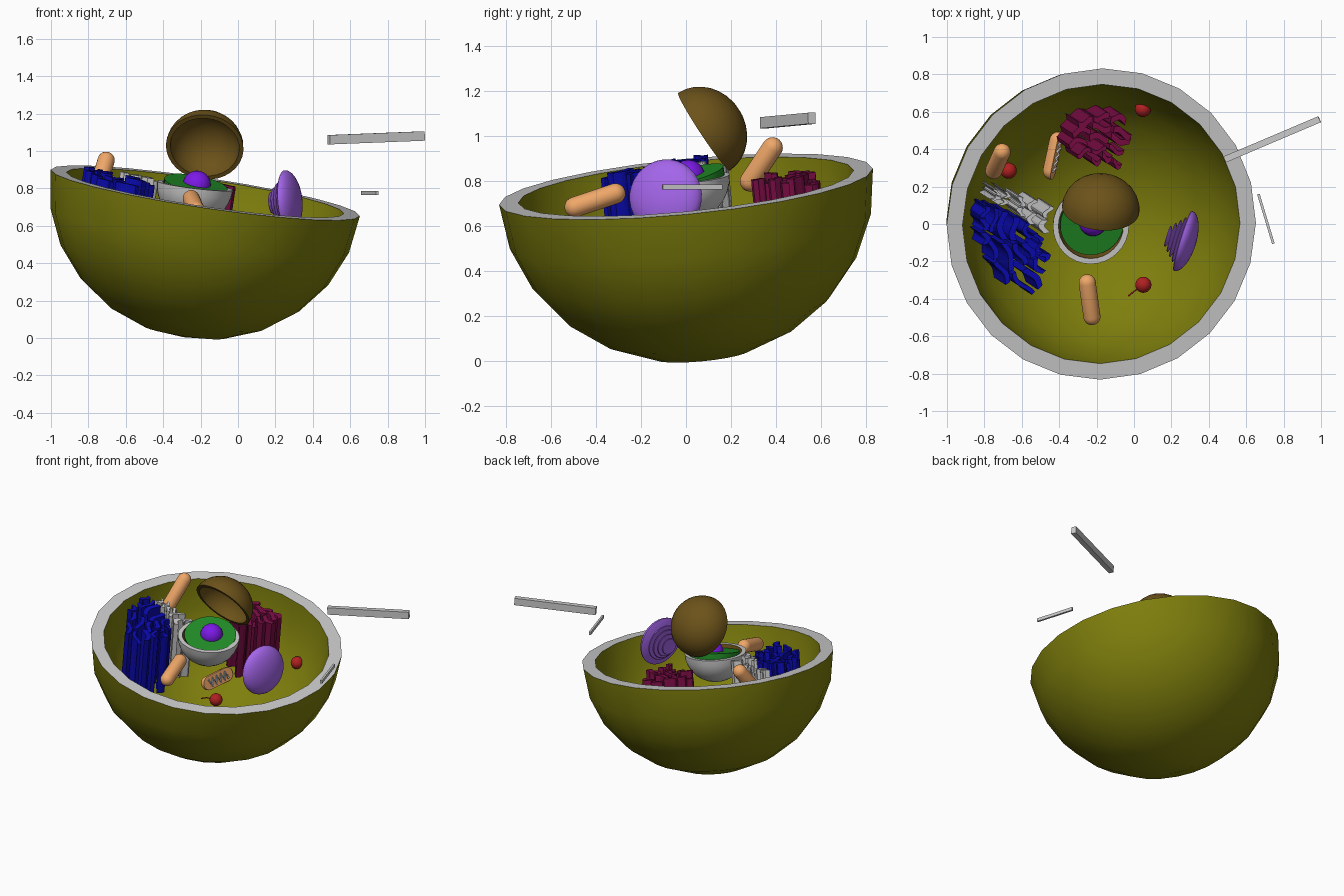
import bpy, bmesh, random
from math import sin, cos, pi, radians, sqrt
from mathutils import Vector, Matrix

if "Cube" in bpy.data.objects:
    bpy.data.objects.remove(bpy.data.objects["Cube"])

random.seed(4)
UP = Vector((0, 0, 1))


def material(name, rgb):
    m = bpy.data.materials.new(name)
    m.diffuse_color = (*rgb, 1)
    m.use_nodes = True
    m.node_tree.nodes["Principled BSDF"].inputs["Base Color"].default_value = m.diffuse_color
    return m


OLIVE = material("olive", (0.21, 0.21, 0.004))
BROWN = material("brown", (0.15, 0.085, 0.01))
GREEN = material("green", (0.015, 0.26, 0.02))
VIOLET = material("violet", (0.2, 0.01, 0.8))
LILAC = material("lilac", (0.37, 0.13, 0.82))
BLUE = material("blue", (0.003, 0.003, 0.45))
MAROON = material("maroon", (0.2, 0.004, 0.06))
ORANGE = material("orange", (0.87, 0.39, 0.14))
RED = material("red", (0.43, 0.015, 0.015))


def finish(bm, name, mats, matrix=Matrix(), smooth=True):
    bmesh.ops.remove_doubles(bm, verts=bm.verts, dist=1e-5)
    bmesh.ops.recalc_face_normals(bm, faces=bm.faces)
    me = bpy.data.meshes.new(name)
    bm.to_mesh(me)
    bm.free()
    ob = bpy.data.objects.new(name, me)
    bpy.context.collection.objects.link(ob)
    for m in mats:
        me.materials.append(m)
    ob.matrix_world = matrix
    if smooth:
        bpy.ops.object.select_all(action='DESELECT')
        ob.select_set(True)
        bpy.context.view_layer.objects.active = ob
        bpy.ops.object.shade_smooth_by_angle(angle=radians(40))
    return ob


def frame(centre, axis):
    rot = UP.rotation_difference(Vector(axis).normalized())
    return Matrix.Translation(centre) @ rot.to_matrix().to_4x4()


def lathe(profile, segs, slots=None):
    """Revolve (radius, height) points round z; slots = material per span."""
    bm = bmesh.new()
    rings = []
    for r, h in profile:
        if r < 1e-6:
            rings.append([bm.verts.new((0, 0, h))] * segs)
        else:
            rings.append([bm.verts.new((r * cos(2 * pi * i / segs), r * sin(2 * pi * i / segs), h))
                          for i in range(segs)])
    for k, (a, b) in enumerate(zip(rings, rings[1:])):
        for i in range(segs):
            j = (i + 1) % segs
            f = bm.faces.new(list(dict.fromkeys((a[i], a[j], b[j], b[i]))))
            f.material_index = slots[k] if slots else 0
    return bm


def arc(r, d, n, sign=-1):
    """Quarter ellipse from the pole to the rim."""
    return [(r * sin(pi / 2 * i / n), sign * d * cos(pi / 2 * i / n)) for i in range(n + 1)]


def half_shell(name, centre, axis, outer, inner, segs, n, mats):
    prof = arc(*outer, n) + arc(*inner, n)[::-1]
    return finish(lathe(prof, segs, [0] * n + [1] + [2] * n), name, mats, frame(centre, axis))


def ball(name, centre, r, mat, segs=24):
    prof = [(r * sin(pi * i / 12), -r * cos(pi * i / 12)) for i in range(13)]
    prof[0], prof[-1] = (0, -r), (0, r)
    return finish(lathe(prof, segs), name, [mat], Matrix.Translation(centre))


def capsule(name, p0, p1, r, cut=None):
    p0, p1 = Vector(p0), Vector(p1)
    h = (p1 - p0).length / 2
    prof = [(a, b - h) for a, b in arc(r, r, 6)] + [(a, b + h) for a, b in arc(r, r, 6, 1)[::-1]]
    bm = lathe(prof, 20)
    mat = frame((p0 + p1) / 2, p1 - p0)
    if cut:  # slice lengthwise and cap the cut
        no = mat.to_3x3().inverted() @ Vector(cut)
        res = bmesh.ops.bisect_plane(bm, geom=bm.verts[:] + bm.edges[:] + bm.faces[:], plane_co=no * 0.01,
                                     plane_no=no, clear_outer=True)
        bmesh.ops.holes_fill(bm, edges=[e for e in res['geom_cut'] if isinstance(e, bmesh.types.BMEdge)])
    return finish(bm, name, [ORANGE], mat)


def tube(name, pts, r, mat=None):
    cu = bpy.data.curves.new(name, 'CURVE')
    cu.dimensions, cu.bevel_depth, cu.bevel_resolution = '3D', r, 2
    cu.use_fill_caps = True
    sp = cu.splines.new('POLY')
    sp.points.add(len(pts) - 1)
    for p, co in zip(sp.points, pts):
        p.co = (*co, 1)
    if mat:
        cu.materials.append(mat)
    bpy.context.collection.objects.link(bpy.data.objects.new(name, cu))


# Outer cell bowl: tilted, faceted half shell with a grey rim
CELL = Vector((-0.175, 0, 0.776))
TILT = Vector((0.15, -0.098, 1))
half_shell("cell_bowl", CELL, TILT, (0.836, 0.784), (0.75, 0.71), 24, 6, [OLIVE, None, OLIVE])

# Nucleus: open lower shell, raised lid, green filling and nucleolus
half_shell("nucleus_shell", (-0.23, -0.01, 0.815), (0.12, -0.08, 1), (0.205, 0.2), (0.175, 0.17), 32, 8,
           [None, None, BROWN])
half_shell("nucleus_lid", (-0.178, 0.08, 1.02), (-0.08, -0.83, -0.55), (0.208, 0.185), (0.185, 0.163), 32, 8,
           [BROWN, BROWN, BROWN])
finish(lathe(arc(0.172, 0.165, 8) + [(0, 0)], 32), "nucleus_filling", [GREEN],
       frame((-0.225, 0.0, 0.825), (0.19, -0.27, 1)))
ball("nucleolus", (-0.22, 0.01, 0.82), 0.075, VIOLET)


# Folded membranes: wavy upright walls in arcs round the nucleus
def folds(name, mat, rows, top, length, parts):
    bm = bmesh.new()
    for r, a0, a1 in rows:
        for k in range(parts):
            s, e = a0 + (a1 - a0) * (k + 0.04) / parts, a0 + (a1 - a0) * (k + 0.93) / parts
            t, z1 = random.uniform(0.011, 0.018), top + random.uniform(-0.03, 0.015)
            dr, ph = random.uniform(-0.012, 0.012), random.uniform(0, 6)
            prev, n = None, 7
            for i in range(n + 1):
                a = radians(s + (e - s) * i / n)
                rr = r + dr + 0.014 * sin(ph + 5 * i / n)
                spots = [(-0.02 + q * cos(a), q * sin(a)) for q in (rr - t, rr + t)]
                d = max(x * x + y * y for x, y in spots)
                z0 = max(z1 - length, -0.70 * sqrt(max(0.02, 1 - d / 0.5625)))
                cur = [bm.verts.new((*spots[u], z)) for u, z in ((0, z0), (1, z0), (1, z1), (0, z1))]
                if prev:
                    for j in range(4):
                        bm.faces.new((prev[j], prev[(j + 1) % 4], cur[(j + 1) % 4], cur[j]))
                if i in (0, n):
                    bm.faces.new(cur)
                prev = cur
    finish(bm, name, [mat] if mat else [], frame(CELL, TILT), smooth=False)


folds("rough_membrane_folds", BLUE, [(0.33, 188, 216), (0.39, 178, 222), (0.45, 174, 228), (0.51, 171, 228),
                                     (0.57, 170, 214), (0.62, 170, 190)], 0.035, 0.45, 3)
folds("smooth_membrane_folds", None, [(0.29, 158, 190), (0.36, 158, 180), (0.43, 160, 174),
                                      (0.51, 160, 169), (0.58, 161, 167)], 0.025, 0.45, 2)
folds("stacked_membrane_folds", MAROON, [(0.345, 68, 96), (0.40, 70, 108), (0.455, 68, 111),
                                         (0.51, 69, 107), (0.56, 74, 102)], 0.0, 0.44, 3)

# Lilac stack: one big dome with thin separate discs behind it
AXIS = Vector((0.95, -0.29, 0.08)).normalized()
base = Vector((0.262, -0.09, 0.73))
for i, r in enumerate((0.168, 0.125, 0.103, 0.081, 0.058)):
    d = 0.07 if i == 0 else 0.012
    prof = arc(r, d, 8, 1) + [(r * 0.97, -0.004), (0, d - 0.012 if i else 0.0)]
    finish(lathe(prof, 32), f"stack_disc_{i}", [LILAC], frame(base - AXIS * 0.021 * i, AXIS))

# Capsules: two whole, one sliced open with a zigzag fold inside
capsule("capsule_front", (-0.25, -0.315, 0.745), (-0.225, -0.495, 0.685), 0.046)
capsule("capsule_left", (-0.75, 0.285, 0.80), (-0.705, 0.385, 0.95), 0.046)
e0, e1 = Vector((-0.44, 0.285, 0.302)), Vector((-0.405, 0.445, 0.315))
cut = Vector((0.85, -0.2, 0.25)).normalized()
capsule("capsule_sliced", e0, e1, 0.048, cut)
side = (e1 - e0).cross(cut).normalized()
tube("capsule_folds", [e0.lerp(e1, i / 9) + cut * 0.014 + side * (0.025 if i % 2 else -0.025)
                       for i in range(10)], 0.007)

# Small red balls, one trailing a strand
for i, p in enumerate([(0.048, 0.615, 0.455), (0.05, -0.325, 0.545), (-0.67, 0.285, 0.48)]):
    ball(f"red_ball_{i}", p, 0.043, RED)
tube("red_ball_strand", [(0.03, -0.34, 0.55), (0.0, -0.36, 0.56), (-0.03, -0.385, 0.555)], 0.004, RED)


# Plain label strips floating beside the rim
def strip(name, a, b, thick, tall):
    a, b = Vector(a), Vector(b)
    x = (b - a).normalized()
    y = UP.cross(x).normalized()
    rot = Matrix((x, y, x.cross(y))).transposed().to_4x4()
    bm = bmesh.new()
    bmesh.ops.create_cube(bm, size=1)
    bmesh.ops.scale(bm, vec=((b - a).length, thick, tall), verts=bm.verts)
    finish(bm, name, [], Matrix.Translation((a + b) / 2) @ rot, smooth=False)


strip("large_label_strip", (0.485, 0.345, 1.06), (0.992, 0.56, 1.08), 0.035, 0.05)
strip("small_label_strip", (0.665, 0.16, 0.775), (0.745, -0.105, 0.775), 0.014, 0.022)
